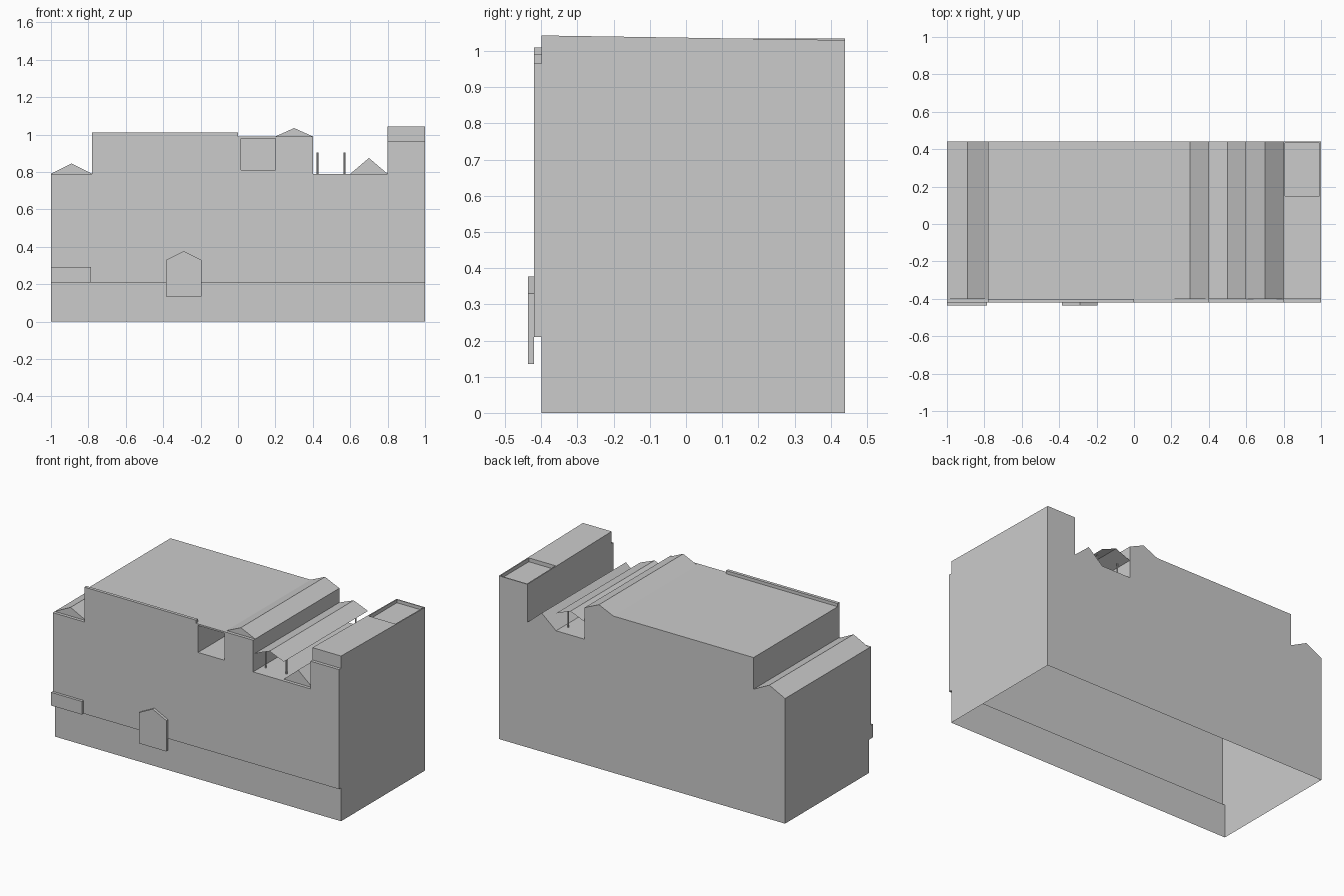
import bpy, bmesh

if "Cube" in bpy.data.objects:
    bpy.data.objects.remove(bpy.data.objects["Cube"])

LOW, BACK, FRONT = -0.40, 0.44, -0.42   # wall planes in y


def make(name, faces):
    """Object from a list of polygons, each a list of 3D points."""
    bm = bmesh.new()
    for f in faces:
        bm.faces.new([bm.verts.new(p) for p in f])
    bmesh.ops.remove_doubles(bm, verts=bm.verts, dist=0.0002)
    me = bpy.data.meshes.new(name)
    bm.to_mesh(me)
    bm.free()
    ob = bpy.data.objects.new(name, me)
    bpy.context.collection.objects.link(ob)
    return ob


def strip(front, back, y0, y1):
    """Sheet between a front and a back (x, z) profile, facing outward."""
    quads = []
    for i in range(len(front) - 1):
        (ax, az), (bx, bz) = front[i], front[i + 1]
        (dx, dz), (cx, cz) = back[i], back[i + 1]
        quads.append([(ax, y0, az), (bx, y0, bz), (cx, y1, cz), (dx, y1, dz)])
    return quads


def panel(x0, x1, z0, z1, y):
    """Upright rectangle facing the front."""
    return [(x0, y, z0), (x1, y, z0), (x1, y, z1), (x0, y, z1)]


def prism(name, profile, y0, y1):
    """Closed solid from a clockwise (x, z) outline."""
    loop = profile + profile[:1]
    caps = [[(x, y0, z) for x, z in reversed(profile)],
            [(x, y1, z) for x, z in profile]]
    return make(name, strip(loop, loop, y0, y1) + caps)


def outline(top):
    """Main building outline, with tower height top."""
    return [(-1, 0), (-1, .79), (-.89, .845), (-.78, .79), (-.78, .99),
            (.2, .99), (.3, 1.035), (.4, .99), (.4, .79), (.6, .79),
            (.7, .875), (.8, .79), (.8, top), (1, top), (1, 0)]


# Main shell: side walls, roofs, back wall; open underneath
TF, TB = 1.043, 1.03
pf, pb = outline(TF), outline(TB)
shell = strip(pf[:13], pb[:13], LOW, BACK) + strip(pf[13:], pb[13:], LOW, BACK)
shell.append([(x, BACK, z) for x, z in pb])
for x, base, peak in ((-.89, .79, .845), (.3, .99, 1.035), (.7, .79, .875)):
    w = .11 if x < 0 else .1
    shell.append([(x - w, LOW, base), (x + w, LOW, base), (x, LOW, peak)])
shell.append(panel(.8, 1, .965, TF, LOW))
shell.append(panel(-1, 1, 0, .21, LOW))
make("building_shell", shell)

# Projecting upper front wall with window opening, ledges and parapet
top = [(-1, .21), (-1, .79), (-.78, .79), (-.78, 1.01), (0, 1.01), (0, .99),
       (.4, .99), (.4, .79), (.8, .79), (.8, .965), (1, .965), (1, .21)]
facade = strip(top, top, FRONT, LOW)
for x0, x1, z0, z1 in ((-1, -.78, .21, .79), (-.78, 0, .21, 1.01),
                       (0, .015, .21, .99), (.015, .2, .21, .81),
                       (.015, .2, .98, .99), (.2, .4, .21, .99),
                       (.4, .8, .21, .79), (.8, 1, .21, .965)):
    facade.append(panel(x0, x1, z0, z1, FRONT))
facade.append([(-1, FRONT, .21), (-1, LOW, .21), (1, LOW, .21), (1, FRONT, .21)])
facade.append(panel(-.78, 0, .99, 1.01, LOW)[::-1])
make("front_wall", facade)

# Deep window recess, facing inward
hole = [(.015, .81), (.2, .81), (.2, .98), (.015, .98), (.015, .81)]
make("window_recess", strip(hole, hole, FRONT, -.1) + [panel(.015, .2, .81, .98, -.1)])


# Tower roof: sloping slab with a sunken terrace at the back
def slope(y):
    return TF + (TB - TF) * (y - LOW) / (BACK - LOW)


def ring(x0, x1, y0, y1, z=None):
    return [(x, y, slope(y) if z is None else z)
            for x, y in ((x0, y0), (x1, y0), (x1, y1), (x0, y1))]


rings = [ring(.8, 1, LOW, BACK), ring(.807, .993, .15, .433),
         ring(.807, .993, .15, .433, 1.01)]
roof = [rings[2]]
for a, b in zip(rings, rings[1:]):
    for i in range(4):
        j = (i + 1) % 4
        roof.append([a[i], a[j], b[j], b[i]])
make("tower_roof", roof)

# Thin gabled canopy sheet on four posts
ridge = [(.4, .9), (.5, .94), (.6, .9)]
make("canopy", strip(ridge, ridge, LOW, BACK))
for px in (.425, .57):
    for py in (-.33, .36):
        bpy.ops.mesh.primitive_cylinder_add(vertices=8, radius=.005, depth=.115,
                                            location=(px, py, .8475))
        bpy.context.object.name = "canopy_post"

# Entrance door slab and small balcony block on the front
prism("door_slab", [(-.385, .135), (-.385, .33), (-.29, .377), (-.195, .33),
                    (-.195, .135)], -.437, FRONT)
prism("balcony_block", [(-1, .21), (-1, .293), (-.785, .293), (-.785, .21)],
      -.437, FRONT)
